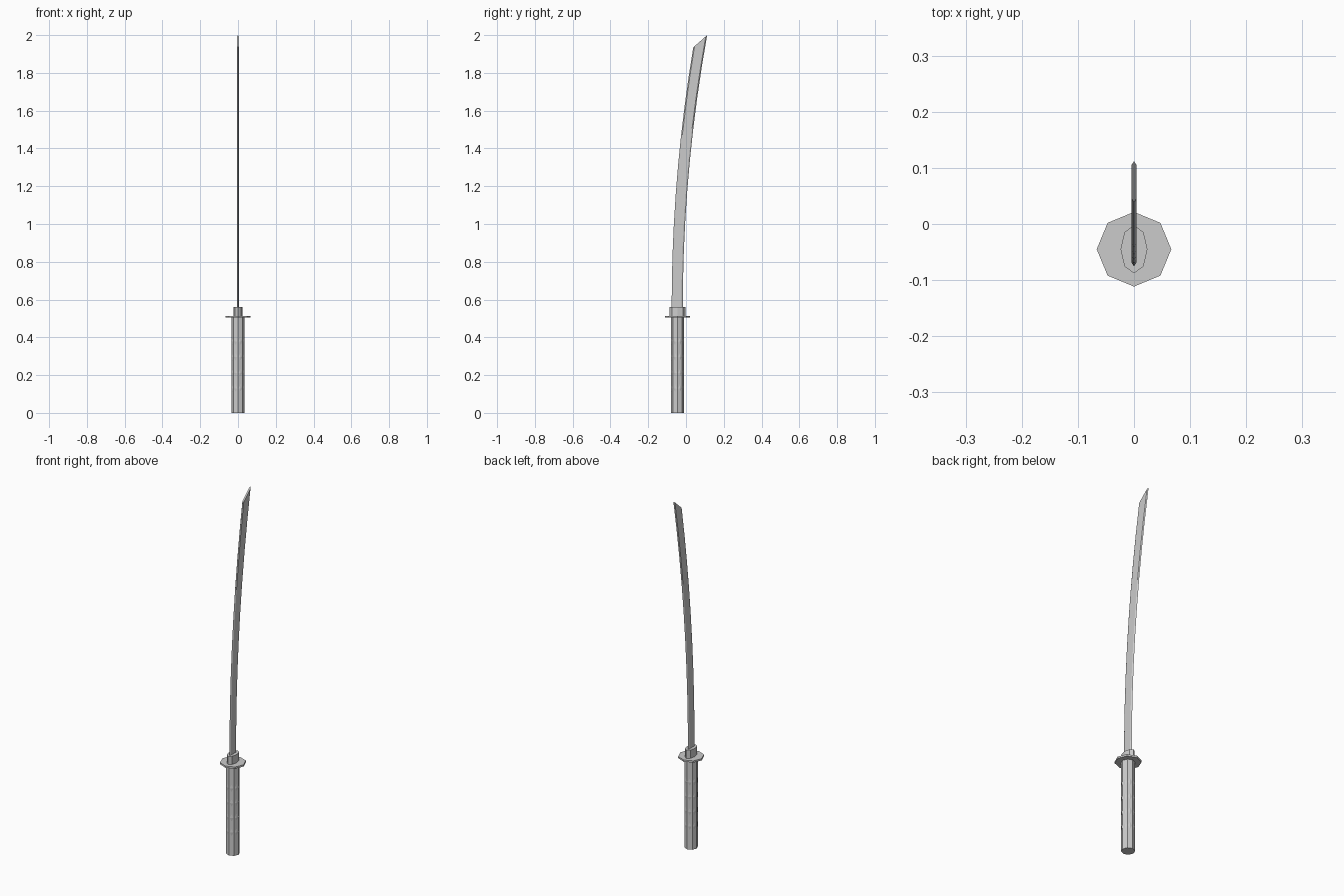
import bpy, math
from mathutils import Vector

if "Cube" in bpy.data.objects:
    bpy.data.objects.remove(bpy.data.objects["Cube"])

CY = -0.045  # grip axis


def make(name, verts, faces):
    me = bpy.data.meshes.new(name)
    me.from_pydata(verts, [], faces)
    me.update()
    ob = bpy.data.objects.new(name, me)
    bpy.context.collection.objects.link(ob)
    return ob


def loft(name, rings):
    n = len(rings[0])
    verts = [p for r in rings for p in r]
    faces = [tuple(reversed(range(n))),
             tuple(range(len(verts) - n, len(verts)))]
    for k in range(len(rings) - 1):
        for i in range(n):
            j = (i + 1) % n
            faces.append((k*n + i, k*n + j, (k+1)*n + j, (k+1)*n + i))
    return make(name, verts, faces)


def octagon(rx, ry, z):
    return [(rx*math.cos(i*math.pi/4), CY + ry*math.sin(i*math.pi/4), z)
            for i in range(8)]


def prism(name, rx, ry, z0, z1):
    return loft(name, [octagon(rx, ry, z0), octagon(rx, ry, z1)])


# Grip, guard and blade collar
R = 0.035
prism("grip", R, R, 0.0, 0.505)
prism("guard", 0.0665, 0.0665, 0.504, 0.514)
prism("blade_collar", 0.024, 0.043, 0.514, 0.56)

# Diamond studs on the grip faces
verts, faces = [], []
apothem = R*math.cos(math.pi/8)
for z in (0.13, 0.212, 0.295, 0.378):
    for i in range(8):
        a = (i + 0.5)*math.pi/4
        out = Vector((math.cos(a), math.sin(a), 0))
        side = Vector((-math.sin(a), math.cos(a), 0))
        c = Vector((0, CY, z)) + out*apothem
        b = len(verts)
        up = Vector((0, 0, 0.02))
        verts += [c + side*0.010, c + up, c - side*0.010, c - up,
                  c + out*0.002]
        faces += [(b + k, b + (k + 1) % 4, b + 4) for k in range(4)]
        faces.append((b + 3, b + 2, b + 1, b))
make("grip_diamonds", verts, faces)

# Curved blade with bevelled edge and spine, cut at a slant at the tip
rings = []
N = 9
T, C = 0.0045, 0.007
for k in range(N + 1):
    t = k/N
    zb = 0.53 + t*(1.935 - 0.53)
    zf = 0.53 + t*(2.0 - 0.53)
    yb = -0.076 + 0.0605*max(zb - 0.56, 0)**2
    yf = -0.017 + 0.0622*max(zf - 0.56, 0)**2

    def at(x, s):
        return (x, yb + s*(yf - yb), zb + s*(zf - zb))
    s = C/(yf - yb)
    rings.append([at(0, 0), at(T, s), at(T, 1 - s), at(0, 1),
                  at(-T, 1 - s), at(-T, s)])
loft("blade", rings)
